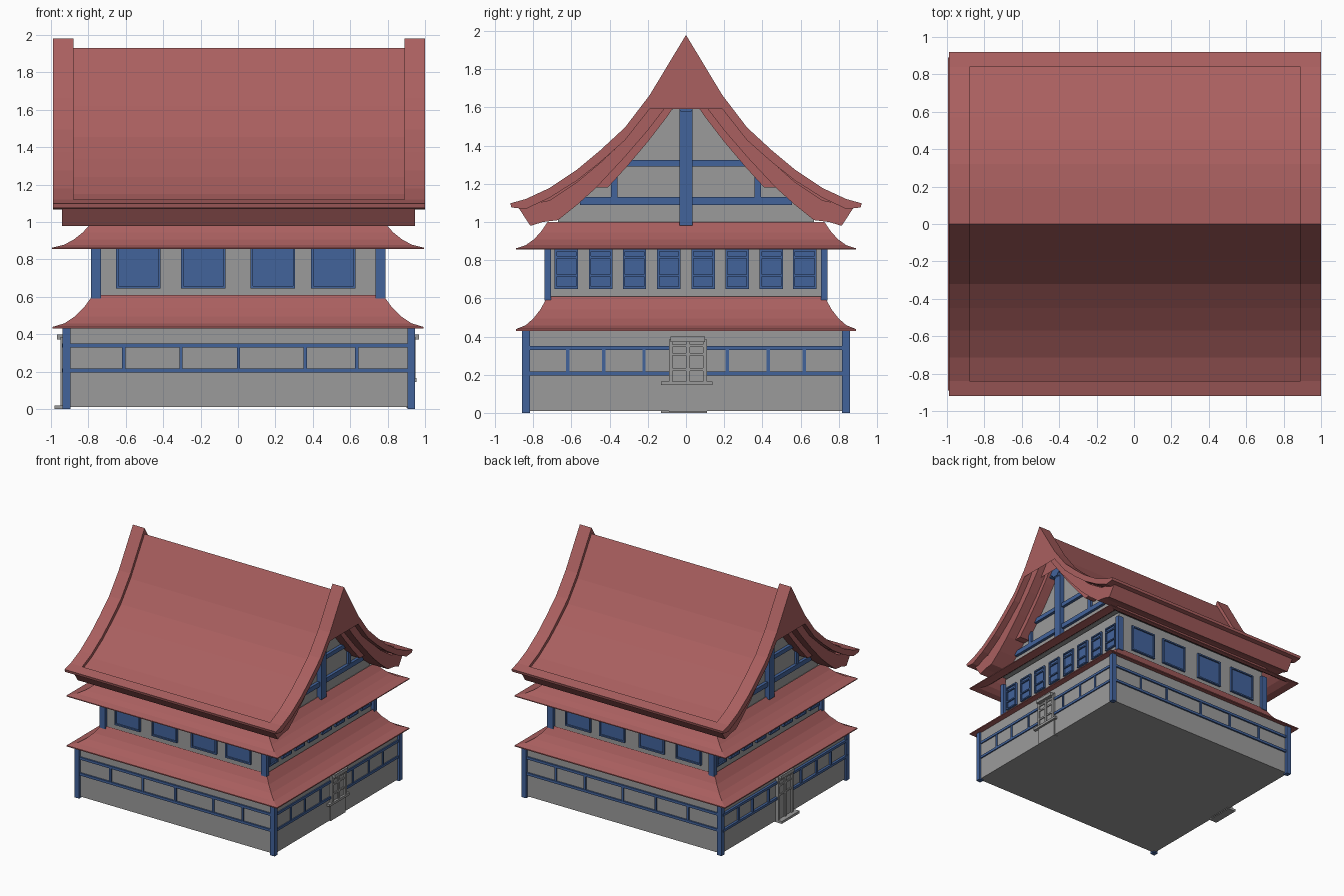
import bpy
import bmesh

cube = bpy.data.objects.get("Cube")
if cube:
    bpy.data.objects.remove(cube, do_unlink=True)


def material(name, rgb):
    m = bpy.data.materials.new(name)
    m.use_nodes = True
    m.diffuse_color = (*rgb, 1)
    m.node_tree.nodes["Principled BSDF"].inputs["Base Color"].default_value = (*rgb, 1)
    return m


RED = material("roof red", (0.40, 0.115, 0.115))
GREY = material("wall grey", (0.33, 0.33, 0.33))
BLUE = material("timber blue", (0.055, 0.125, 0.33))


def finish(name, bm, mat):
    bmesh.ops.recalc_face_normals(bm, faces=bm.faces)
    mesh = bpy.data.meshes.new(name)
    bm.to_mesh(mesh)
    bm.free()
    mesh.materials.append(mat)
    ob = bpy.data.objects.new(name, mesh)
    bpy.context.collection.objects.link(ob)
    return ob


def boxes(name, spans, mat):
    """One object from boxes given as (x0, x1, y0, y1, z0, z1)."""
    bm = bmesh.new()
    for x0, x1, y0, y1, z0, z1 in spans:
        verts = bmesh.ops.create_cube(bm, size=1)["verts"]
        for v in verts:
            v.co.x = x1 if v.co.x > 0 else x0
            v.co.y = y1 if v.co.y > 0 else y0
            v.co.z = z1 if v.co.z > 0 else z0
    return finish(name, bm, mat)


def on_wall(axis, sign, u0, u1, z0, z1, d0, d1):
    """Box on a wall: u runs along the wall, d is the distance from the middle."""
    a, b = sorted((sign * d0, sign * d1))
    return (a, b, u0, u1, z0, z1) if axis == "x" else (u0, u1, a, b, z0, z1)


def extrude_x(name, outline, x0, x1, mat):
    """Closed y-z outline extruded along x."""
    bm = bmesh.new()
    rings = [[bm.verts.new((x, y, z)) for y, z in outline] for x in (x0, x1)]
    n = len(outline)
    for i in range(n):
        j = (i + 1) % n
        bm.faces.new((rings[0][i], rings[0][j], rings[1][j], rings[1][i]))
    caps = [bm.faces.new(r) for r in rings]
    bmesh.ops.triangulate(bm, faces=caps)
    return finish(name, bm, mat)


def gable(top, bottom):
    """Symmetric band between two half profiles running from ridge to eave."""
    half = [(-y, z) for y, z in top[:0:-1]] + top
    low = bottom[::-1] + [(-y, z) for y, z in bottom[1:]]
    return half + low


def skirt(name, z, height, x_eave, y_eave, x_top, y_top):
    """Curved pent roof ring as a thin shell."""
    curve = [(0, 0.0), (0, 0.05), (0.3, 0.16), (0.55, 0.36), (0.77, 0.62), (1, 1),
             (1, 0.85), (0.77, 0.5), (0.55, 0.24), (0.3, 0.06)]
    bm = bmesh.new()
    rings = []
    for t, h in curve:
        x, y = x_eave + (x_top - x_eave) * t, y_eave + (y_top - y_eave) * t
        rings.append([bm.verts.new((sx * x, sy * y, z + h * height))
                      for sx, sy in ((-1, -1), (1, -1), (1, 1), (-1, 1))])
    for a, b in zip(rings, rings[1:] + rings[:1]):
        for i in range(4):
            j = (i + 1) % 4
            bm.faces.new((a[i], a[j], b[j], b[i]))
    return finish(name, bm, RED)


# Storeys and their pent roofs
boxes("lower_walls", [(-0.92, 0.93, -0.84, 0.84, 0.01, 0.455)], GREY)
boxes("upper_walls", [(-0.755, 0.76, -0.715, 0.715, 0.45, 0.95)], GREY)
skirt("lower_skirt_roof", 0.43, 0.18, 0.992, 0.89, 0.775, 0.725)
skirt("upper_skirt_roof", 0.855, 0.145, 0.995, 0.89, 0.78, 0.725)
boxes("attic_floor", [(-0.78, 0.78, -0.725, 0.725, 0.97, 0.995)], GREY)

# Corner columns
boxes("lower_columns", [(x, x + 0.042, y, y + 0.042, 0, 0.45)
                        for x in (-0.937, 0.905) for y in (-0.86, 0.818)], BLUE)
boxes("upper_columns", [(x, x + 0.053, y, y + 0.035, 0.59, 0.9)
                        for x in (-0.785, 0.735) for y in (-0.742, 0.707)], BLUE)

# Rails and studs on the lower storey
rails = []
for s in (-1, 1):
    for z in (0.195, 0.33):
        rails.append(on_wall("y", s, -0.92, 0.93, z, z + 0.021, 0.83, 0.853))
        for y0, y1 in ((-0.84, -0.09), (0.11, 0.84)):
            rails.append(on_wall("x", s, y0, y1, z, z + 0.021, 0.91, 0.94))
    for x in (-0.61, -0.305, 0.003, 0.36, 0.635):
        rails.append(on_wall("y", s, x - 0.009, x + 0.009, 0.21, 0.335, 0.83, 0.85))
    for y in (-0.62, -0.43, -0.22, 0.215, 0.43, 0.62):
        rails.append(on_wall("x", s, y - 0.009, y + 0.009, 0.21, 0.335, 0.91, 0.937))
boxes("lower_rails", rails, BLUE)


# Framed windows on the upper storey
def window(axis, s, u0, u1, z0, z1, d, rim, bars):
    parts = [on_wall(axis, s, u0, u1, z0, z1, d - 0.02, d + 0.006)]
    for a, b in ((u0, u0 + rim), (u1 - rim, u1)):
        parts.append(on_wall(axis, s, a, b, z0, z1, d - 0.02, d + 0.018))
    for z in (z0, z1 - rim, *bars):
        parts.append(on_wall(axis, s, u0, u1, z, z + rim, d - 0.02, d + 0.018))
    return parts


wide, narrow = [], []
for s in (-1, 1):
    for x in (-0.533, -0.185, 0.187, 0.51):
        wide += window("y", s, x - 0.119, x + 0.119, 0.645, 0.87, 0.715, 0.012, ())
    for y in (-0.627, -0.447, -0.27, -0.09, 0.09, 0.268, 0.447, 0.622):
        narrow += window("x", s, y - 0.061, y + 0.061, 0.65, 0.857,
                         0.76, 0.011, (0.715, 0.81))
boxes("wide_windows", wide, BLUE)
boxes("narrow_windows", narrow, BLUE)

# Doors with canopies, panels and steps
for s, name, foot in ((1, "left_door", 0.145), (-1, "right_door", 0.0)):
    parts = [on_wall("x", s, -0.09, 0.11, 0.005, 0.4, 0.9, 0.937)]
    for y in (-0.09, 0.0, 0.09):
        parts.append(on_wall("x", s, y, y + 0.02, foot, 0.385, 0.92, 0.948))
    for z in (0.22, 0.3, 0.345):
        parts.append(on_wall("x", s, -0.09, 0.11, z, z + 0.014, 0.92, 0.945))
    parts.append(on_wall("x", s, -0.08, 0.1, 0.372, 0.4, 0.92, 0.968))
    parts.append(on_wall("x", s, -0.13, 0.11 + 0.03 * (s > 0), foot, foot + 0.02,
                         0.91, 0.955 if s > 0 else 0.98))
    boxes(name, parts, GREY)

# Main roof: raised border around a sunken field
top = [(0, 1.98), (0.19, 1.665), (0.32, 1.495), (0.45, 1.375),
       (0.57, 1.275), (0.715, 1.178), (0.84, 1.12), (0.92, 1.098)]
verge_low = [(y, z - 0.08 + 0.04 * y) for y, z in top[:-2]] + [(0.84, 1.068), (0.915, 1.076)]
field = [(y, z - 0.05 + 0.03 * y) for y, z in top[:-1]]
field_low = [(y, z - 0.06) for y, z in field]
extrude_x("right_verge", gable(top, verge_low), -0.99, -0.88, RED)
extrude_x("left_verge", gable(top, verge_low), 0.89, 1.0, RED)
extrude_x("roof_field", gable(field, field_low), -0.885, 0.895, RED)
for s, name in ((-1, "front_eave"), (1, "back_eave")):
    outline = [(s * y, z) for y, z in top[-2:] + verge_low[:-3:-1]]
    extrude_x(name, outline, -0.885, 0.895, RED)

# Roof underlayer and inner battens
under_top = [(y, z - 0.065) for y, z in top[:-2]] + [(0.84, 1.09), (0.88, 1.078)]
under_low = [(0, 1.755), (0.1, 1.61), (0.2, 1.48), (0.33, 1.33), (0.47, 1.18),
             (0.57, 1.09), (0.67, 1.01), (0.75, 1.0), (0.815, 0.98)]
extrude_x("roof_underlayer", gable(under_top, under_low), -0.94, 0.945, RED)
batten_top = [(y, z + 0.02) for y, z in under_low[:4]] + [(0.47, 1.18)]
batten_low = [(0, 1.695), (0.1, 1.55), (0.2, 1.42), (0.31, 1.29), (0.41, 1.18)]
for x0, x1, name in ((-0.86, -0.76, "right_batten"), (0.76, 0.86, "left_batten")):
    extrude_x(name, gable(batten_top, batten_low), x0, x1, RED)

# Gable walls with timber framing
gable_wall = [(-y, z + 0.02) for y, z in under_low[6:0:-1]]
gable_wall += [(y, z + 0.02) for y, z in under_low[:7]] + [(0.67, 0.98), (-0.67, 0.98)]
extrude_x("gable_walls", gable_wall, -0.77, 0.77, GREY)
frame = []
for s in (-1, 1):
    frame.append(on_wall("x", s, -0.035, 0.035, 0.982, 1.7, 0.75, 0.81))
    frame.append(on_wall("x", s, -0.31, 0.31, 1.29, 1.325, 0.75, 0.795))
    frame.append(on_wall("x", s, -0.555, 0.555, 1.09, 1.13, 0.75, 0.795))
    for y in (-0.375, 0.375):
        frame.append(on_wall("x", s, y - 0.017, y + 0.017, 1.12, 1.24, 0.75, 0.79))
boxes("gable_framing", frame, BLUE)

# Scalloped pendants under the gable peaks
pendant = [(0, 1.72), (0.045, 1.65), (0.04, 1.62), (0.07, 1.59), (0.04, 1.6),
           (0.025, 1.575), (0.012, 1.6)]
for x0, x1, name in ((-0.835, -0.76, "right_pendant"), (0.76, 0.835, "left_pendant")):
    outline = pendant + [(0, 1.575)] + [(-y, z) for y, z in pendant[:0:-1]]
    extrude_x(name, outline, x0, x1, BLUE)
